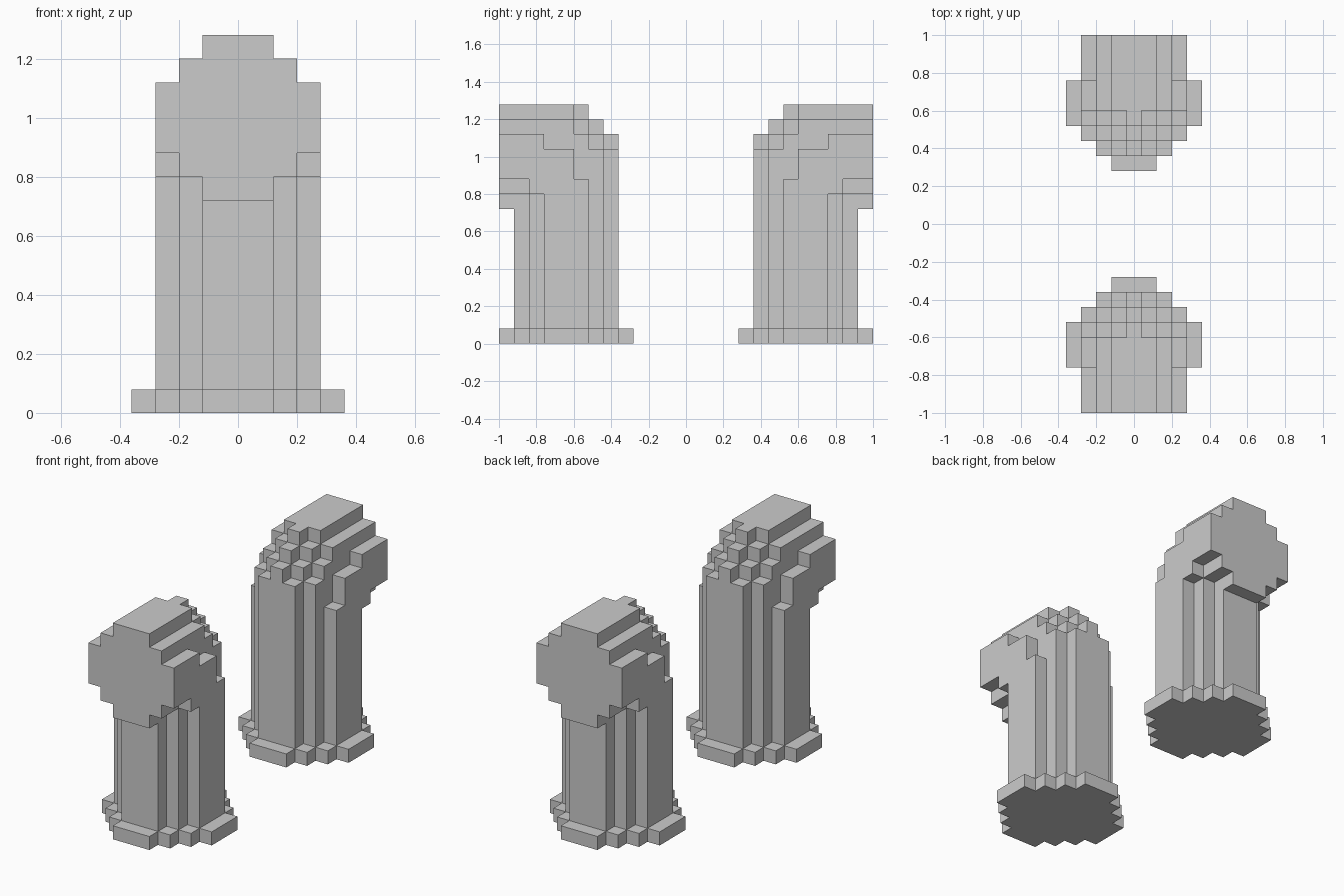
import bpy, bmesh, math
from mathutils import Vector

if "Cube" in bpy.data.objects:
    bpy.data.objects.remove(bpy.data.objects["Cube"])

V = 0.08                      # block size
FLOOR = -12                   # layer of the base plate; layer 0 is the pipe axis (z = 1)

# Elbow slices by sideways distance from the centre plane:
# (first row, tops of successive rows, last column row, undersides of rows beyond it)
SLICES = [
    (-3, [1, 2, 3, 3, 3, 3, 3, 3], 3, [-3]),
    (-3, [0, 1, 2, 3, 3, 3, 3, 3], 3, [-3]),
    (-2, [0, 1, 2, 2, 2, 2, 2], 2, [-2, -2]),
    (-1, [-2, 0, 0, 1, 1, 1], 1, [-2, -1, -1]),
]
# Base plate half-length by sideways distance
PLATE = [4, 4, 3, 2, 1]


def pipe_blocks():
    cells = set()
    for i in range(-3, 4):
        first, tops, last_col, unders = SLICES[abs(i)]
        for n, top in enumerate(tops):
            j = first + n
            low = FLOOR if j <= last_col else unders[j - last_col - 1]
            cells.update((i, j, k) for k in range(low, top + 1))
    for i in range(-4, 5):
        h = PLATE[abs(i)]
        cells.update((i, j, FLOOR) for j in range(-h, h + 1))
    return cells


def build(name, cells, side):
    """Skin the outside of the blocks, facing the open end to +y or -y."""
    cells = {(i, j * side, k) for i, j, k in cells}
    bm = bmesh.new()
    for c in cells:
        for axis in range(3):
            for s in (-1, 1):
                nb = list(c)
                nb[axis] += s
                if tuple(nb) in cells:
                    continue
                n, u = Vector((0, 0, 0)), Vector((0, 0, 0))
                n[axis] = s * 0.5
                u[(axis + 1) % 3] = 0.5
                w = n.cross(u) * 2
                mid = Vector(c) + n
                pts = [mid - u - w, mid + u - w, mid + u + w, mid - u + w]
                bm.faces.new([bm.verts.new(
                    (p.x * V, p.y * V + 0.64 * side, p.z * V + 1)) for p in pts])
    bmesh.ops.remove_doubles(bm, verts=bm.verts[:], dist=0.001)
    # merge flat areas into large faces
    bmesh.ops.dissolve_limit(bm, angle_limit=math.radians(1),
                             verts=bm.verts[:], edges=bm.edges[:])
    me = bpy.data.meshes.new(name)
    bm.to_mesh(me)
    bm.free()
    bpy.context.collection.objects.link(bpy.data.objects.new(name, me))


# Two elbow pipes facing away from each other
blocks = pipe_blocks()
build("front_elbow_pipe", blocks, -1)
build("back_elbow_pipe", blocks, 1)
